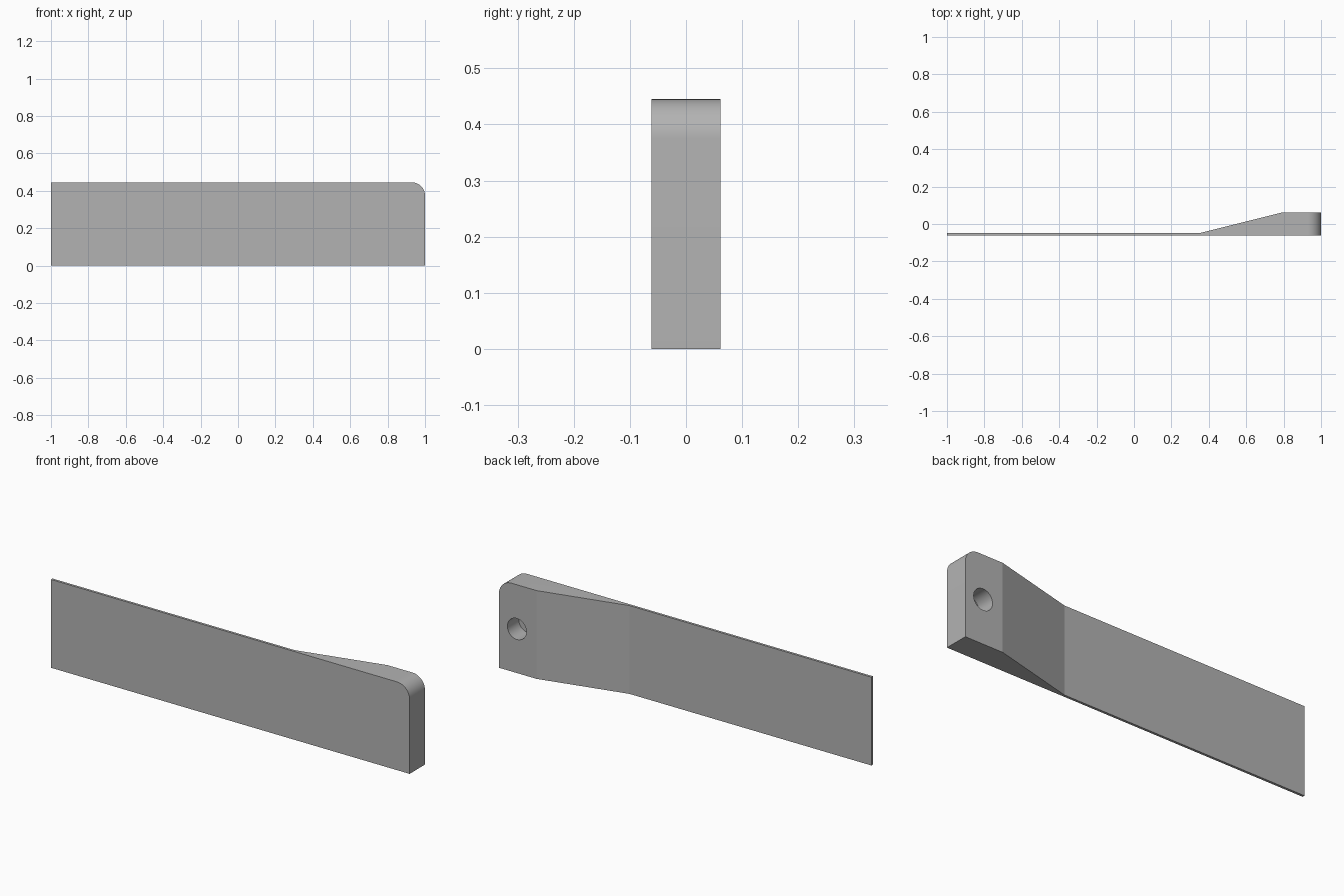
import bpy, bmesh, math
from mathutils import Vector

cube = bpy.data.objects.get("Cube")
if cube:
    bpy.data.objects.remove(cube, do_unlink=True)

HEIGHT, HALF = 0.445, 0.0615

grey = bpy.data.materials.new("plain_grey")
grey.use_nodes = True
color = (0.45, 0.45, 0.45, 1)
grey.diffuse_color = color
grey.node_tree.nodes["Principled BSDF"].inputs["Base Color"].default_value = color

# Blade: plan profile extruded upward, thin strip flaring into a thick end
profile = [(-1, -HALF), (1, -HALF), (1, HALF), (0.79, HALF), (0.35, -0.049), (-1, -0.049)]
bm = bmesh.new()
base = bm.faces.new([bm.verts.new((x, y, 0)) for x, y in profile])
ext = bmesh.ops.extrude_face_region(bm, geom=[base])
bmesh.ops.translate(bm, vec=Vector((0, 0, HEIGHT)),
                    verts=[g for g in ext["geom"] if isinstance(g, bmesh.types.BMVert)])
bmesh.ops.recalc_face_normals(bm, faces=bm.faces[:])

# Rounded upper corner of the thick end
corner = [e for e in bm.edges if all(v.co.x > 0.99 and v.co.z > HEIGHT - 0.01 for v in e.verts)]
bmesh.ops.bevel(bm, geom=corner, offset=0.07, segments=12, profile=0.5, affect='EDGES')
mesh = bpy.data.meshes.new("blade")
bm.to_mesh(mesh)
bm.free()
mesh.materials.append(grey)
blade = bpy.data.objects.new("blade", mesh)
bpy.context.collection.objects.link(blade)

# Blind round hole in the back of the thick end
depth = 0.09
bpy.ops.mesh.primitive_cylinder_add(vertices=40, radius=0.053, depth=2 * depth,
                                    location=(0.9, HALF, 0.222),
                                    rotation=(math.pi / 2, 0, 0))
cutter = bpy.context.object
cutter.name = "hole_cutter"
cutter.data.materials.append(grey)

cut = blade.modifiers.new("hole", 'BOOLEAN')
cut.operation = 'DIFFERENCE'
cut.solver = 'EXACT'
cut.object = cutter
bpy.ops.object.select_all(action='DESELECT')
blade.select_set(True)
bpy.context.view_layer.objects.active = blade
bpy.ops.object.modifier_apply(modifier="hole")
bpy.data.objects.remove(cutter, do_unlink=True)

bpy.ops.object.shade_smooth_by_angle(angle=math.radians(12))
